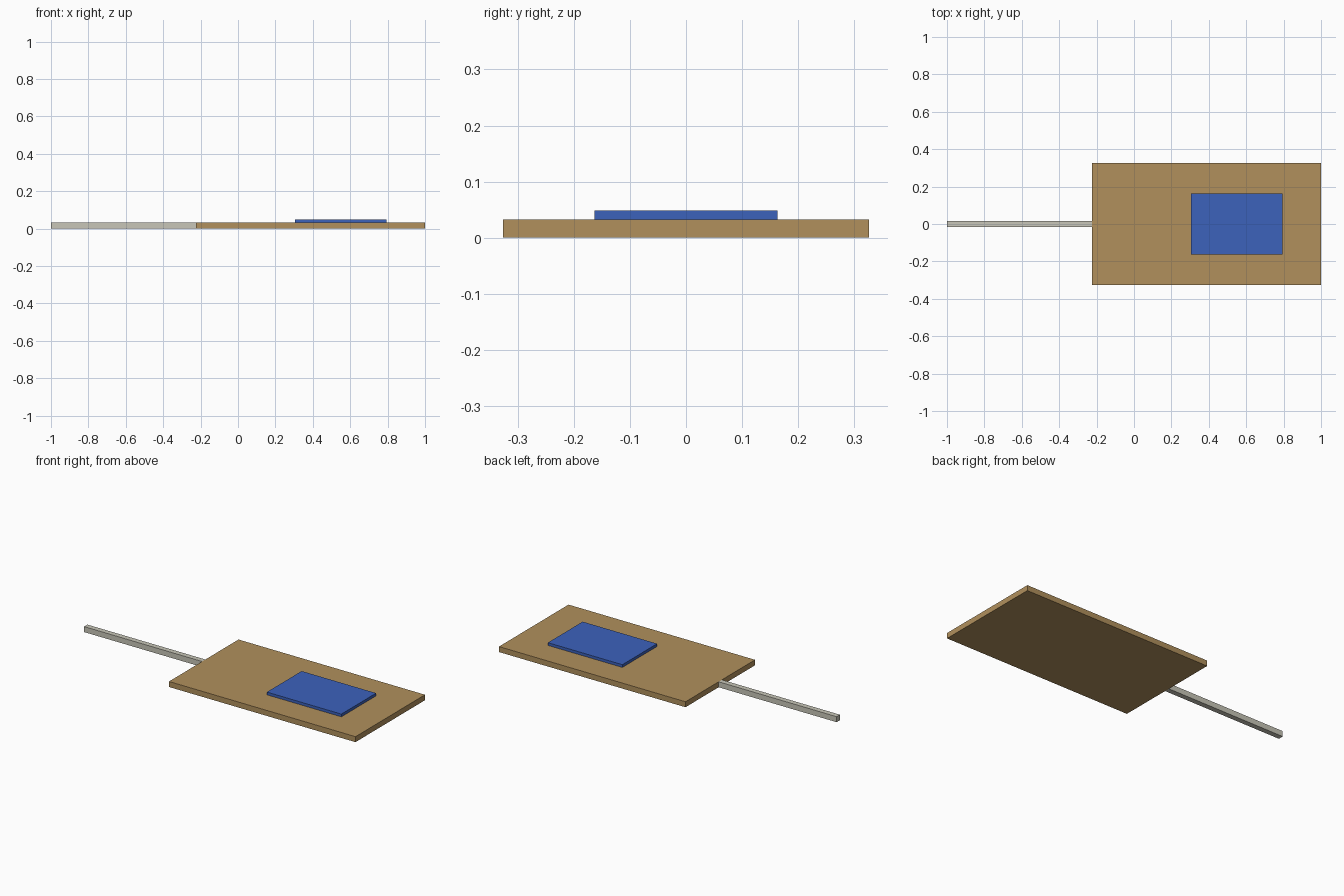
import bpy

if "Cube" in bpy.data.objects:
    bpy.data.objects.remove(bpy.data.objects["Cube"])


def material(name, color):
    mat = bpy.data.materials.new(name)
    mat.diffuse_color = (*color, 1.0)
    mat.use_nodes = True
    mat.node_tree.nodes["Principled BSDF"].inputs["Base Color"].default_value = mat.diffuse_color
    return mat


def box(name, x, y, z, mat):
    """Axis-aligned box from (min, max) ranges."""
    bpy.ops.mesh.primitive_cube_add(size=1)
    obj = bpy.context.object
    obj.name = name
    ranges = (x, y, z)
    obj.location = [(a + b) / 2 for a, b in ranges]
    obj.scale = [b - a for a, b in ranges]
    bpy.ops.object.transform_apply(location=True, rotation=False, scale=True)
    obj.data.materials.append(mat)
    return obj


tan = material("tan board", (0.44, 0.28, 0.108))
blue = material("blue panel", (0.045, 0.122, 0.50))
grey = material("pale grey", (0.58, 0.565, 0.48))

BOARD_LEFT = -0.225
THICK = 0.0326

# Flat rectangular board
box("board", (BOARD_LEFT, 1.0), (-0.326, 0.326), (0, THICK), tan)
# Raised panel on the board
box("raised_panel", (0.304, 0.793), (-0.163, 0.163), (THICK, 0.049), blue)
# Thin bar running out from the middle of the left edge
box("bar", (-1.0, BOARD_LEFT), (-0.0155, 0.0155), (0, THICK), grey)
